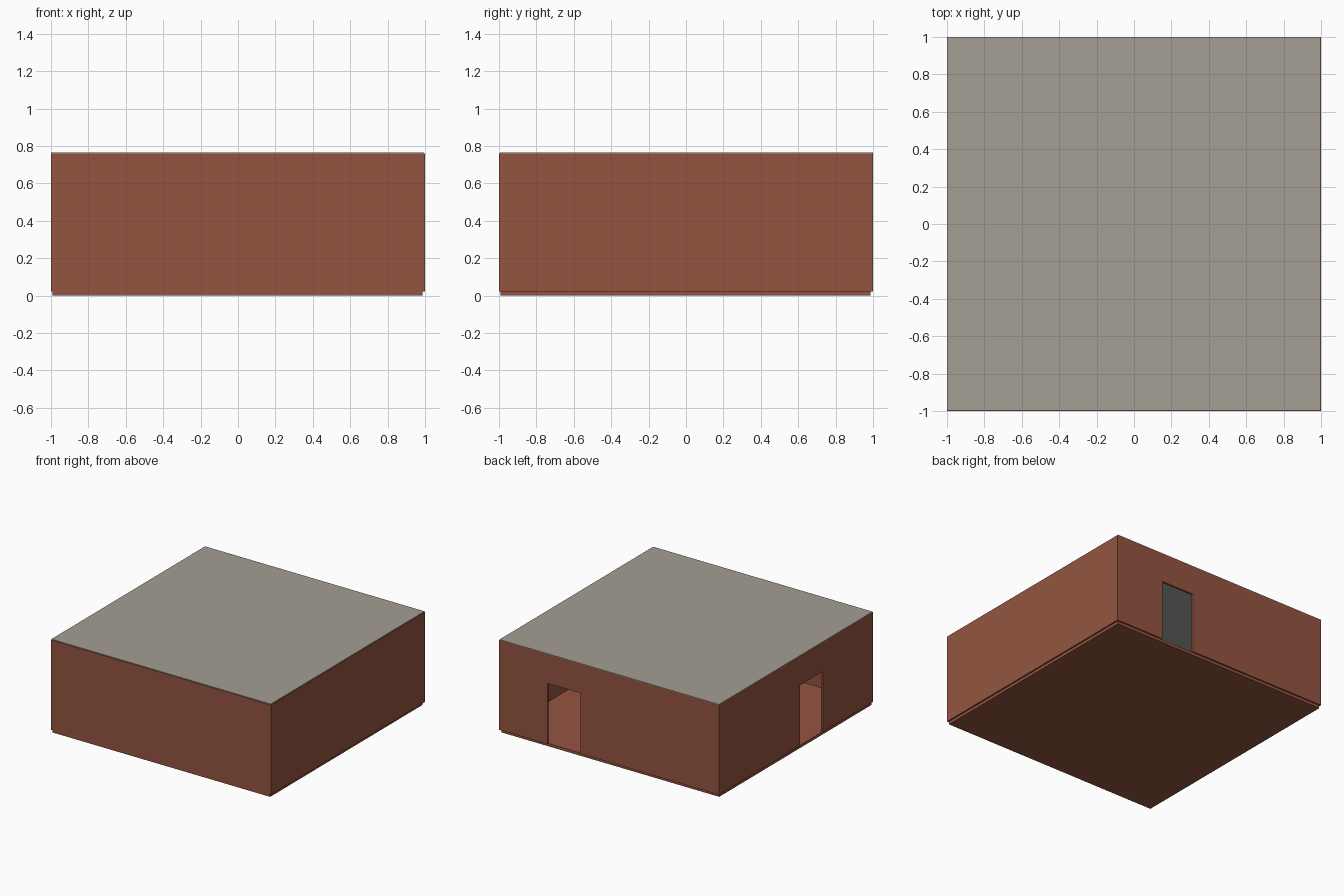
import bpy, bmesh
from mathutils import Vector

if "Cube" in bpy.data.objects:
    bpy.data.objects.remove(bpy.data.objects["Cube"])

FLOOR_Z, WALL_Z, TOP_Z = 0.023, 0.761, 0.766
T = 0.017            # wall thickness
DOOR_Z = 0.522       # top of door openings


def material(name, srgb):
    m = bpy.data.materials.new(name)
    lin = [((c / 255 + 0.055) / 1.055) ** 2.4 for c in srgb]
    m.diffuse_color = (*lin, 1)
    m.use_nodes = True
    m.node_tree.nodes["Principled BSDF"].inputs["Base Color"].default_value = m.diffuse_color
    return m


brick = material("brick_brown", (148, 85, 64))
roof_grey = material("roof_grey", (164, 158, 147))
ceiling_grey = material("ceiling_grey", (163, 167, 159))


def prism(name, outline, depth, mats):
    """Extrude a closed 3D outline along the depth vector."""
    bm = bmesh.new()
    face = bm.faces.new([bm.verts.new(p) for p in outline])
    ext = bmesh.ops.extrude_face_region(bm, geom=[face], use_keep_orig=True)
    moved = [g for g in ext["geom"] if isinstance(g, bmesh.types.BMVert)]
    bmesh.ops.translate(bm, verts=moved, vec=Vector(depth))
    bmesh.ops.recalc_face_normals(bm, faces=bm.faces)
    if len(mats) > 1:                      # second colour on the underside
        for f in bm.faces:
            f.material_index = 1 if f.normal.z < -0.5 else 0
    me = bpy.data.meshes.new(name)
    bm.to_mesh(me)
    bm.free()
    for m in mats:
        me.materials.append(m)
    ob = bpy.data.objects.new(name, me)
    bpy.context.collection.objects.link(ob)
    return ob


def slab(name, x0, x1, y0, y1, z0, z1, mats):
    outline = [(x0, y0, z0), (x1, y0, z0), (x1, y1, z0), (x0, y1, z0)]
    return prism(name, outline, (0, 0, z1 - z0), mats)


def wall(name, axis, a0, a1, at, door=None):
    """Wall running along axis from a0 to a1, with an optional door gap."""
    pts = [(a0, FLOOR_Z)]
    if door:
        d0, d1 = door
        pts += [(d0, FLOOR_Z), (d0, DOOR_Z), (d1, DOOR_Z), (d1, FLOOR_Z)]
    pts += [(a1, FLOOR_Z), (a1, WALL_Z), (a0, WALL_Z)]
    if axis == "x":
        return prism(name, [(a, at, z) for a, z in pts], (0, T, 0), [brick])
    return prism(name, [(at, a, z) for a, z in pts], (T, 0, 0), [brick])


# Floor slab, slightly inset under the walls
slab("floor", -0.993, 0.987, -0.992, 0.987, 0, FLOOR_Z, [brick])

# Walls: front and back full length, sides fitted between them
wall("front_wall", "x", -1, 1, -1)
wall("back_wall", "x", -1, 1, 1 - T, door=(0.26, 0.56))
wall("right_wall", "y", -1 + T, 1 - T, 1 - T)
wall("left_wall", "y", -1 + T, 1 - T, -1, door=(-0.35, -0.05))

# Thin flat roof with a ceiling colour underneath
slab("roof", -1, 0.995, -0.995, 1, WALL_Z, TOP_Z, [roof_grey, ceiling_grey])
